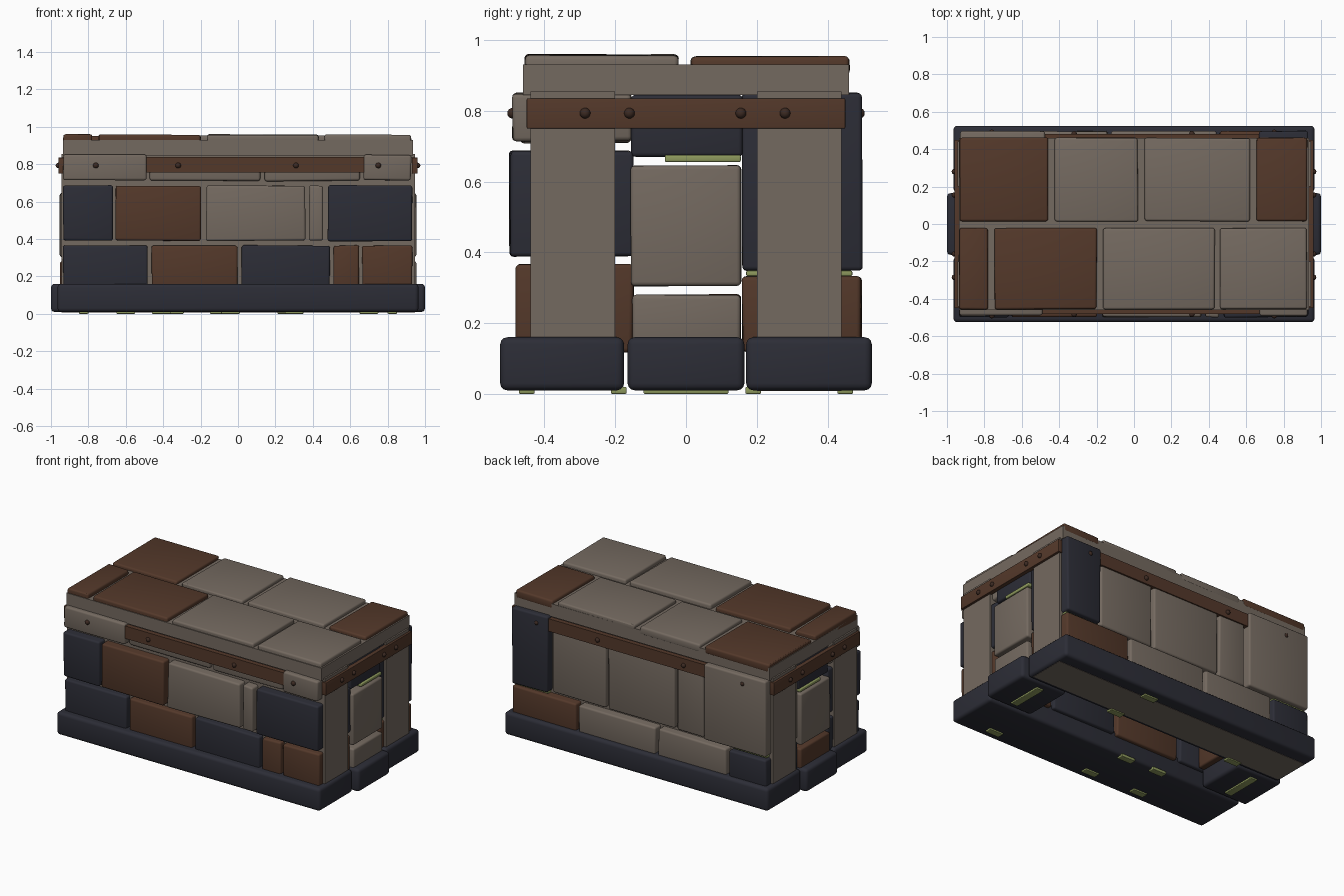
import bpy, bmesh, random
from mathutils import Vector, Matrix

random.seed(4)
cube = bpy.data.objects.get("Cube")
if cube:
    bpy.data.objects.remove(cube, do_unlink=True)


def material(name, rgb):
    m = bpy.data.materials.new(name)
    m.use_nodes = True
    col = (*rgb, 1)
    m.diffuse_color = col
    m.node_tree.nodes["Principled BSDF"].inputs["Base Color"].default_value = col
    return m


TAUPE = material("taupe stone", (0.175, 0.143, 0.117))
SLATE = material("slate stone", (0.025, 0.026, 0.037))
BROWN = material("brown stone", (0.088, 0.040, 0.023))
MOSS = material("moss green", (0.27, 0.32, 0.11))
IRON = material("dark bolt", (0.045, 0.023, 0.016))


def finish(bm, name, mat):
    bmesh.ops.recalc_face_normals(bm, faces=bm.faces)
    me = bpy.data.meshes.new(name)
    bm.to_mesh(me)
    bm.free()
    me.materials.append(mat)
    ob = bpy.data.objects.new(name, me)
    bpy.context.collection.objects.link(ob)
    bpy.ops.object.select_all(action='DESELECT')
    ob.select_set(True)
    bpy.context.view_layer.objects.active = ob
    bpy.ops.object.shade_smooth_by_angle()
    return ob


def block(name, x, y, z, mat, bevel=0.012, jitter=0.0):
    """Bevelled box between the given (low, high) ranges."""
    bm = bmesh.new()
    bmesh.ops.create_cube(bm, size=1)
    lo, hi = Vector((x[0], y[0], z[0])), Vector((x[1], y[1], z[1]))
    for v in bm.verts:
        v.co = Vector([hi[i] if v.co[i] > 0 else lo[i] for i in range(3)])
        v.co += Vector([random.uniform(-jitter, jitter) for i in range(3)])
    if bevel:
        width = min(bevel, min(hi - lo) * 0.35)
        bmesh.ops.bevel(bm, geom=bm.edges[:], offset=width, segments=3,
                        profile=0.5, affect='EDGES', clamp_overlap=True)
    return finish(bm, name, mat)


def bolt(name, pos):
    bm = bmesh.new()
    bmesh.ops.create_uvsphere(bm, u_segments=12, v_segments=8, radius=0.015,
                              matrix=Matrix.Translation(pos))
    finish(bm, name, IRON)


def course(name, y, z, items):
    """A row of wall stones sharing depth and height."""
    for x0, x1, mat in items:
        block(name, (x0, x1), y, z, mat, jitter=0.003)


# Mortar core: two long walls with an open passage between, and a lid slab
block("front_core", (-0.945, 0.945), (-0.44, -0.2), (0.02, 0.855), TAUPE, 0)
block("back_core", (-0.945, 0.945), (0.2, 0.44), (0.008, 0.855), TAUPE, 0)
block("lid_slab", (-0.935, 0.935), (-0.46, 0.46), (0.845, 0.93), TAUPE, 0)

# Plinth
block("front_plinth", (-0.965, 0.965), (-0.525, -0.175), (0.01, 0.16), SLATE, 0.02)
block("back_plinth", (-0.965, 0.965), (0.17, 0.525), (0.01, 0.16), SLATE, 0.02)
for s in (-1, 1):
    block("end_plinth", sorted((0.66 * s, s)), (-0.165, 0.165), (0.01, 0.16), SLATE, 0.02)

# Front wall stones
course("front_lower_stone", (-0.48, -0.15), (0.12, 0.365), [
    (-0.935, -0.485, SLATE), (-0.46, 0, BROWN), (0.02, 0.49, SLATE),
    (0.51, 0.645, BROWN), (0.665, 0.93, BROWN)])
course("front_middle_stone", (-0.498, -0.15), (0.39, 0.685), [
    (-0.935, -0.67, SLATE), (-0.655, -0.2, BROWN), (-0.17, 0.36, TAUPE),
    (0.38, 0.455, TAUPE), (0.48, 0.93, SLATE)])
course("front_upper_stone", (-0.468, -0.155), (0.71, 0.83), [
    (-0.47, 0.12, TAUPE), (0.14, 0.65, TAUPE)])
course("front_corner_stone", (-0.49, -0.155), (0.715, 0.85), [
    (-0.935, -0.49, TAUPE), (0.67, 0.925, TAUPE)])

# Back wall stones
course("back_lower_stone", (0.16, 0.495), (0.12, 0.33), [
    (0.46, 0.93, BROWN), (-0.12, 0.44, TAUPE), (-0.64, -0.14, TAUPE),
    (-0.93, -0.66, SLATE)])
course("back_upper_stone", (0.16, 0.472), (0.35, 0.83), [
    (0.26, 0.65, TAUPE), (-0.245, 0.24, TAUPE), (-0.455, -0.265, TAUPE)])
course("back_corner_stone", (0.16, 0.497), (0.35, 0.85), [
    (0.67, 0.93, SLATE), (-0.93, -0.475, TAUPE)])

# Stones filling the passage at each end
for s, low in ((1, TAUPE), (-1, BROWN)):
    x = sorted((0.62 * s, 0.952 * s))
    block("end_lower_stone", x, (-0.15, 0.155), (0.12, 0.28), low, jitter=0.002)
    block("end_middle_stone", x, (-0.155, 0.155), (0.305, 0.645), TAUPE, jitter=0.002)
    block("end_upper_stone", sorted((0.62 * s, 0.935 * s)), (-0.155, 0.16),
          (0.67, 0.845), SLATE)
    block("end_moss", sorted((0.7 * s, 0.945 * s)), (-0.06, 0.155), (0.655, 0.675),
          MOSS, 0.005)

# Lid tiles
course("front_lid_tile", (-0.455, -0.022), (0.90, 0.958), [
    (-0.935, -0.78, BROWN), (-0.745, -0.2, BROWN), (-0.165, 0.43, TAUPE),
    (0.46, 0.925, TAUPE)])
course("back_lid_tile", (0.015, 0.46), (0.90, 0.952), [
    (-0.93, -0.46, BROWN), (-0.425, 0.02, TAUPE), (0.055, 0.62, TAUPE),
    (0.655, 0.925, BROWN)])

# Straps around the top with bolts
for s in (-1, 1):
    block("long_strap", (-0.92, 0.92), sorted((0.45 * s, 0.482 * s)), (0.755, 0.838),
          BROWN, 0)
    block("end_strap", sorted((0.93 * s, 0.96 * s)), (-0.45, 0.45), (0.75, 0.835),
          BROWN, 0.003)
    for y in (-0.285, -0.16, 0.155, 0.28):
        bolt("end_bolt", (0.96 * s, y, 0.793))
    for x in (-0.76, -0.32, 0.31, 0.75):
        outer = 0.49 if abs(x) > 0.5 else 0.482
        bolt("long_bolt", (x, outer * s, 0.793))

# Moss in the back joints and under the plinth
for x in (0.8, -0.8):
    block("joint_moss", (x - 0.12, x + 0.12), (0.17, 0.47), (0.333, 0.348), MOSS, 0.004)
for x, y in ((0.7, -0.45), (-0.04, -0.45), (-0.41, -0.45), (0.26, 0.45),
             (-0.1, -0.19), (-0.34, -0.19), (0.3, 0.19), (-0.6, 0.19)):
    block("underside_moss", (x - 0.05, x + 0.05), (y - 0.022, y + 0.022), (0, 0.02),
          MOSS, 0.004)
for s in (-1, 1):
    block("end_underside_moss", sorted((0.8 * s, 0.85 * s)), (-0.12, 0.12), (0, 0.02),
          MOSS, 0.004)
